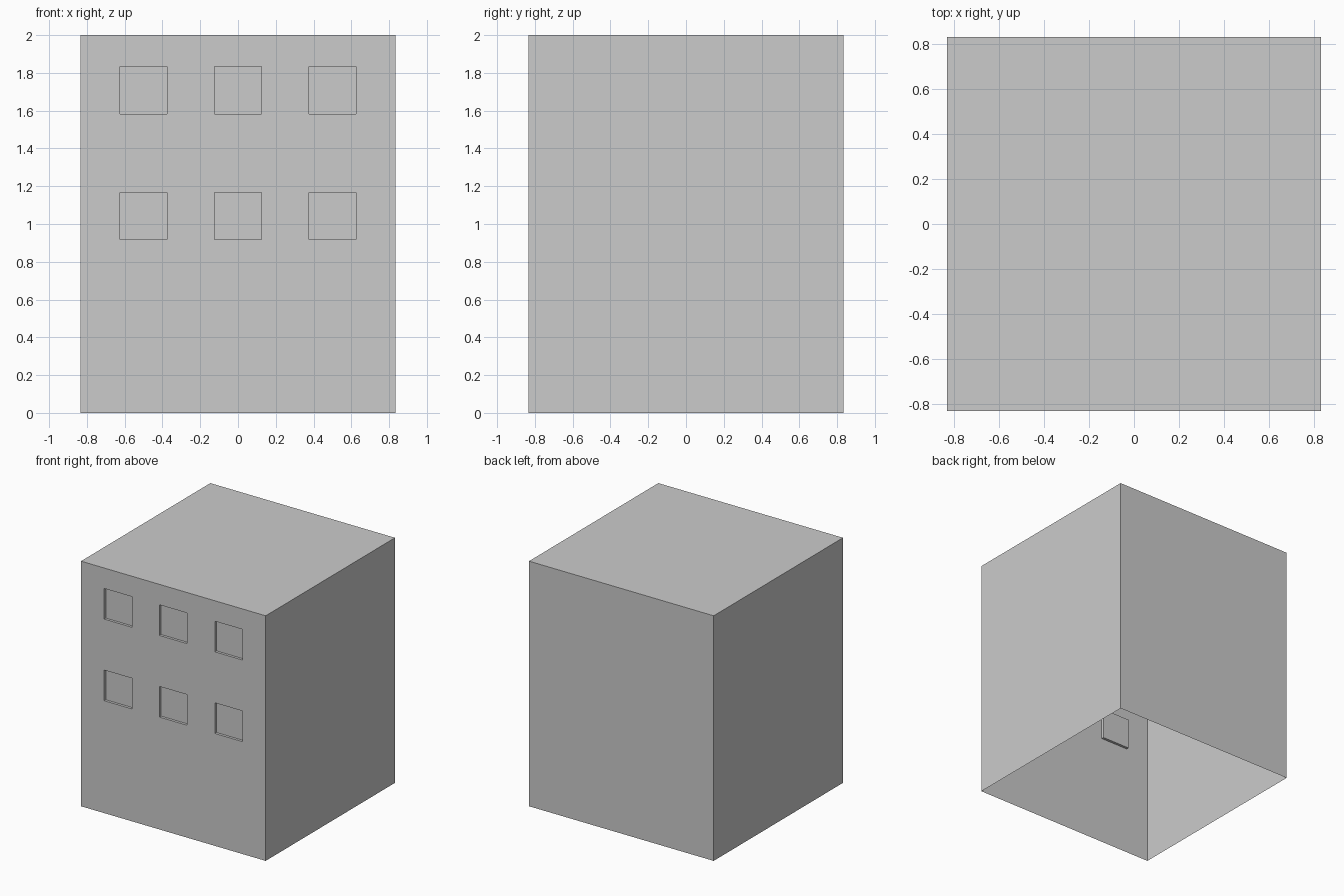
import bpy, bmesh
from mathutils import Vector

if "Cube" in bpy.data.objects:
    bpy.data.objects.remove(bpy.data.objects["Cube"])

W, H = 1.667, 2.0
WIN, DEPTH = 0.25, 0.021
COLUMNS = (-0.5, 0.0, 0.5)
ROWS = (1.042, 1.708)

# Building shell: box with an open underside
bm = bmesh.new()
bmesh.ops.create_cube(bm, size=1)
for v in bm.verts:
    v.co = Vector((v.co.x * W, v.co.y * W, (v.co.z + 0.5) * H))
bm.normal_update()
bottom = [f for f in bm.faces if f.normal.z < -0.5]
bmesh.ops.delete(bm, geom=bottom, context='FACES_ONLY')


def cut_front(co, axis):
    """Slice only the front wall with a plane."""
    bm.normal_update()
    front = [f for f in bm.faces if f.normal.y < -0.5]
    edges = {e for f in front for e in f.edges}
    verts = {v for f in front for v in f.verts}
    bmesh.ops.bisect_plane(bm, geom=front + list(edges) + list(verts),
                           plane_co=co, plane_no=axis, dist=1e-5)


# Window outlines
for side in (-WIN / 2, WIN / 2):
    for x in COLUMNS:
        cut_front((x + side, 0, 0), (1, 0, 0))
    for z in ROWS:
        cut_front((0, 0, z + side), (0, 0, 1))

# Recessed window panes
bm.normal_update()
panes = []
for f in bm.faces:
    c = f.calc_center_median()
    if (f.normal.y < -0.5 and any(abs(c.x - x) < 0.02 for x in COLUMNS)
            and any(abs(c.z - z) < 0.02 for z in ROWS)):
        panes.append(f)
panes = bmesh.ops.extrude_discrete_faces(bm, faces=panes)["faces"]
for f in panes:
    bmesh.ops.translate(bm, verts=f.verts[:], vec=(0, DEPTH, 0))

mesh = bpy.data.meshes.new("building_shell")
bm.to_mesh(mesh)
bm.free()
obj = bpy.data.objects.new("building_shell", mesh)
bpy.context.collection.objects.link(obj)
